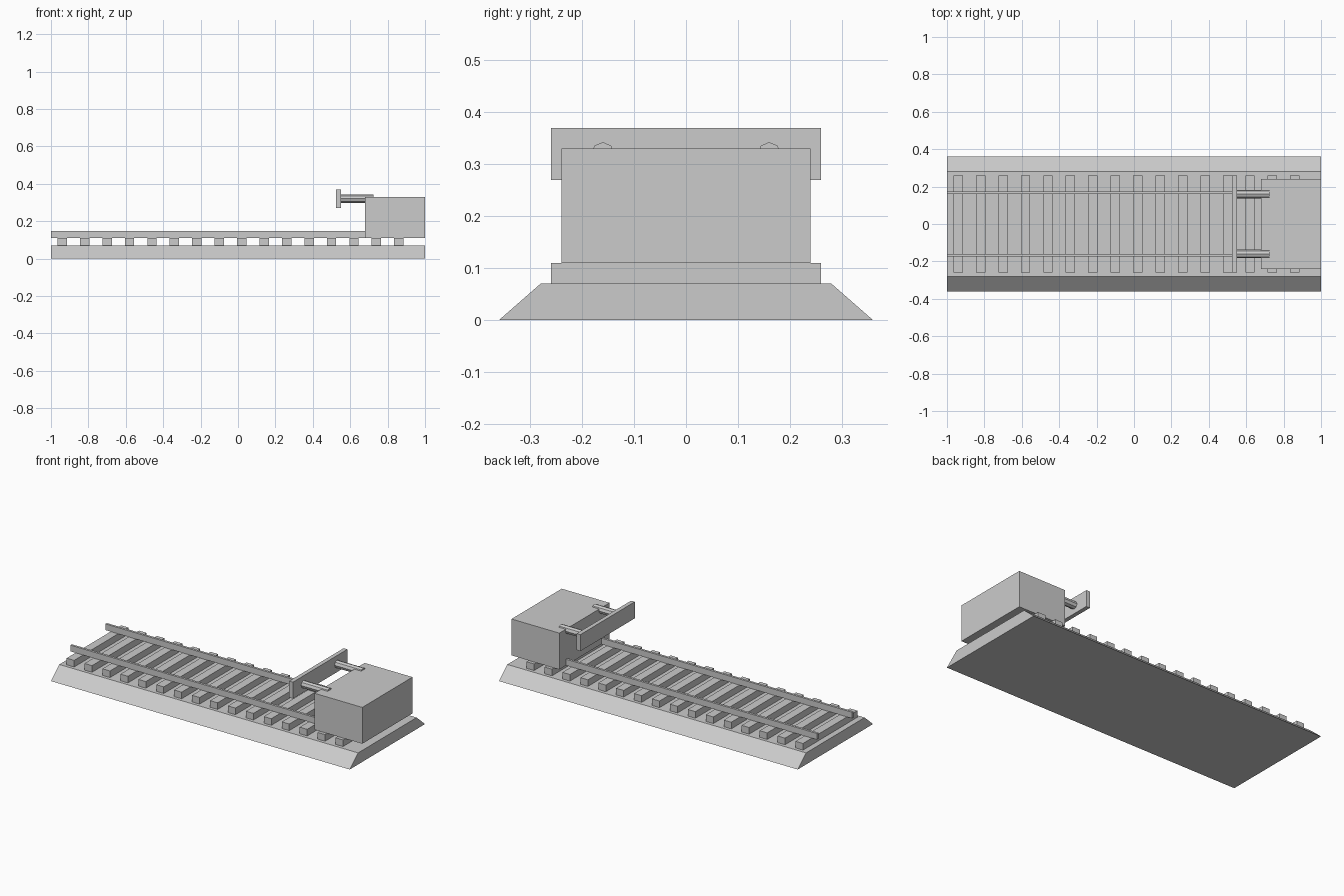
import bpy
import bmesh
from math import pi
from mathutils import Matrix

cube = bpy.data.objects.get("Cube")
if cube:
    bpy.data.objects.remove(cube, do_unlink=True)

# Single flat grey
grey = bpy.data.materials.new("light_grey")
grey.use_nodes = True
colour = (0.6, 0.6, 0.6, 1)
grey.diffuse_color = colour
grey.node_tree.nodes["Principled BSDF"].inputs["Base Color"].default_value = colour


def finish(name, bm):
    bmesh.ops.recalc_face_normals(bm, faces=bm.faces)
    mesh = bpy.data.meshes.new(name)
    bm.to_mesh(mesh)
    bm.free()
    mesh.materials.append(grey)
    obj = bpy.data.objects.new(name, mesh)
    bpy.context.collection.objects.link(obj)
    return obj


def box(name, x, y, z):
    """Box spanning the (low, high) range on each axis."""
    bm = bmesh.new()
    bmesh.ops.create_cube(bm, size=1)
    spans = (x, y, z)
    for v in bm.verts:
        v.co = [(lo + hi) / 2 + c * (hi - lo) for c, (lo, hi) in zip(v.co, spans)]
    return finish(name, bm)


# Sloped ballast bed
bm = bmesh.new()
profile = [(-0.36, 0), (0.36, 0), (0.28, 0.07), (-0.28, 0.07)]
face = bm.faces.new([bm.verts.new((-1, y, z)) for y, z in profile])
ext = bmesh.ops.extrude_face_region(bm, geom=[face])
bmesh.ops.translate(bm, vec=(2, 0, 0),
                    verts=[g for g in ext["geom"] if isinstance(g, bmesh.types.BMVert)])
finish("ballast_bed", bm)

# Sleepers
for i in range(16):
    x = -0.94 + i * 0.12
    box(f"sleeper_{i + 1}", (x - 0.025, x + 0.025), (-0.26, 0.26), (0.07, 0.11))

# Stop block and buffer beam
box("stop_block", (0.68, 1), (-0.24, 0.24), (0.11, 0.33))
box("buffer_beam", (0.525, 0.55), (-0.26, 0.26), (0.27, 0.37))

# Rails and eight-sided buffer rods on each side
for side, s in (("left", -1), ("right", 1)):
    y = s * 0.168
    box(f"rail_{side}", (-1, 0.99), (y - 0.007, y + 0.007), (0.11, 0.147))
    bm = bmesh.new()
    place = Matrix.Translation((0.6375, s * 0.16, 0.32)) @ Matrix.Rotation(pi / 2, 4, "Y")
    bmesh.ops.create_cone(bm, cap_ends=True, segments=8, radius1=0.0225,
                          radius2=0.0225, depth=0.175, matrix=place)
    finish(f"buffer_rod_{side}", bm)
